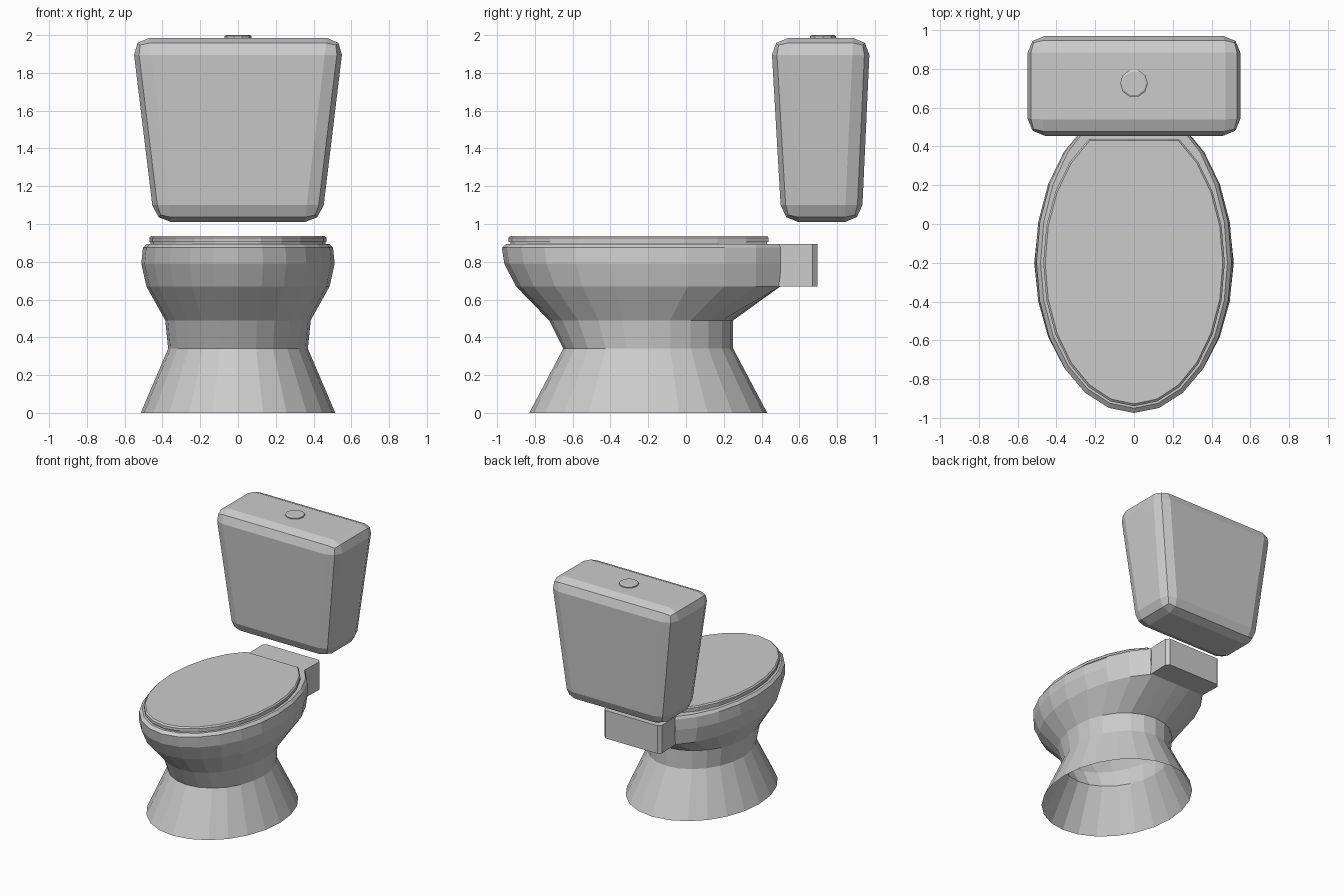
import bpy, bmesh
from math import sin, cos, radians, pi

if "Cube" in bpy.data.objects:
    bpy.data.objects.remove(bpy.data.objects["Cube"])

SIDES = 24


def make_object(name, bm):
    bmesh.ops.recalc_face_normals(bm, faces=bm.faces)
    mesh = bpy.data.meshes.new(name)
    bm.to_mesh(mesh)
    bm.free()
    obj = bpy.data.objects.new(name, mesh)
    bpy.context.collection.objects.link(obj)
    return obj


def egg(z, half_w, front, back, flat):
    """Ring of points widest near y = -0.2; flat=True squares off the rear at y = back."""
    cy = -0.2
    pts = []
    for i in range(SIDES):
        a = 2 * pi * i / SIDES
        rear = (back - cy) / (sin(radians(60)) if flat else 1)
        y = cy + sin(a) * (rear if sin(a) > 0 else cy - front)
        pts.append((half_w * cos(a), min(y, back), z))
    return pts


def loft(name, rings, cap_bottom=True, cap_top=True):
    bm = bmesh.new()
    loops = [[bm.verts.new(p) for p in ring] for ring in rings]
    n = len(loops[0])
    for lo, hi in zip(loops, loops[1:]):
        for i in range(n):
            j = (i + 1) % n
            bm.faces.new((lo[i], lo[j], hi[j], hi[i]))
    if cap_bottom:
        bm.faces.new(loops[0][::-1])
    if cap_top:
        bm.faces.new(loops[-1])
    return make_object(name, bm)


def rect(z, half_w, y0, y1):
    return [(-half_w, y0, z), (half_w, y0, z), (half_w, y1, z), (-half_w, y1, z)]


def circle(z, r, cy, n=10):
    return [(r * cos(2 * pi * i / n), cy + r * sin(2 * pi * i / n), z) for i in range(n)]


# Pedestal and bowl: hollow, open at the floor
loft("bowl", [
    egg(0.00, 0.515, -0.83, 0.43, False),
    egg(0.34, 0.37, -0.65, 0.25, False),
    egg(0.49, 0.385, -0.725, 0.25, False),
    egg(0.67, 0.485, -0.90, 0.50, True),
    egg(0.79, 0.512, -0.962, 0.50, True),
    egg(0.875, 0.503, -0.975, 0.50, True),
    egg(0.895, 0.482, -0.95, 0.50, True),
], cap_bottom=False)

# Rear shelf behind the bowl, with chamfered back corners
shelf = [(-0.25, 0.49), (0.25, 0.49), (0.255, 0.67), (0.232, 0.695),
         (-0.232, 0.695), (-0.255, 0.67)]
loft("rear_shelf", [[(x, y, z) for x, y in shelf] for z in (0.67, 0.895)])

# Seat and lid
loft("seat", [
    egg(0.89, 0.462, -0.93, 0.43, True),
    egg(0.908, 0.462, -0.93, 0.43, True),
])
loft("lid", [
    egg(0.905, 0.468, -0.94, 0.437, True),
    egg(0.927, 0.468, -0.94, 0.437, True),
    egg(0.937, 0.458, -0.928, 0.43, True),
])

# Tapered water tank with rounded edges
tank = loft("tank", [rect(1.01, 0.443, 0.506, 0.93), rect(1.985, 0.561, 0.45, 0.975)])
bevel = tank.modifiers.new("rounded_edges", 'BEVEL')
bevel.width = 0.09
bevel.segments = 2
bevel.limit_method = 'NONE'

# Flush button
loft("flush_button", [
    circle(1.975, 0.072, 0.725),
    circle(1.994, 0.072, 0.725),
    circle(2.0, 0.062, 0.725),
])
